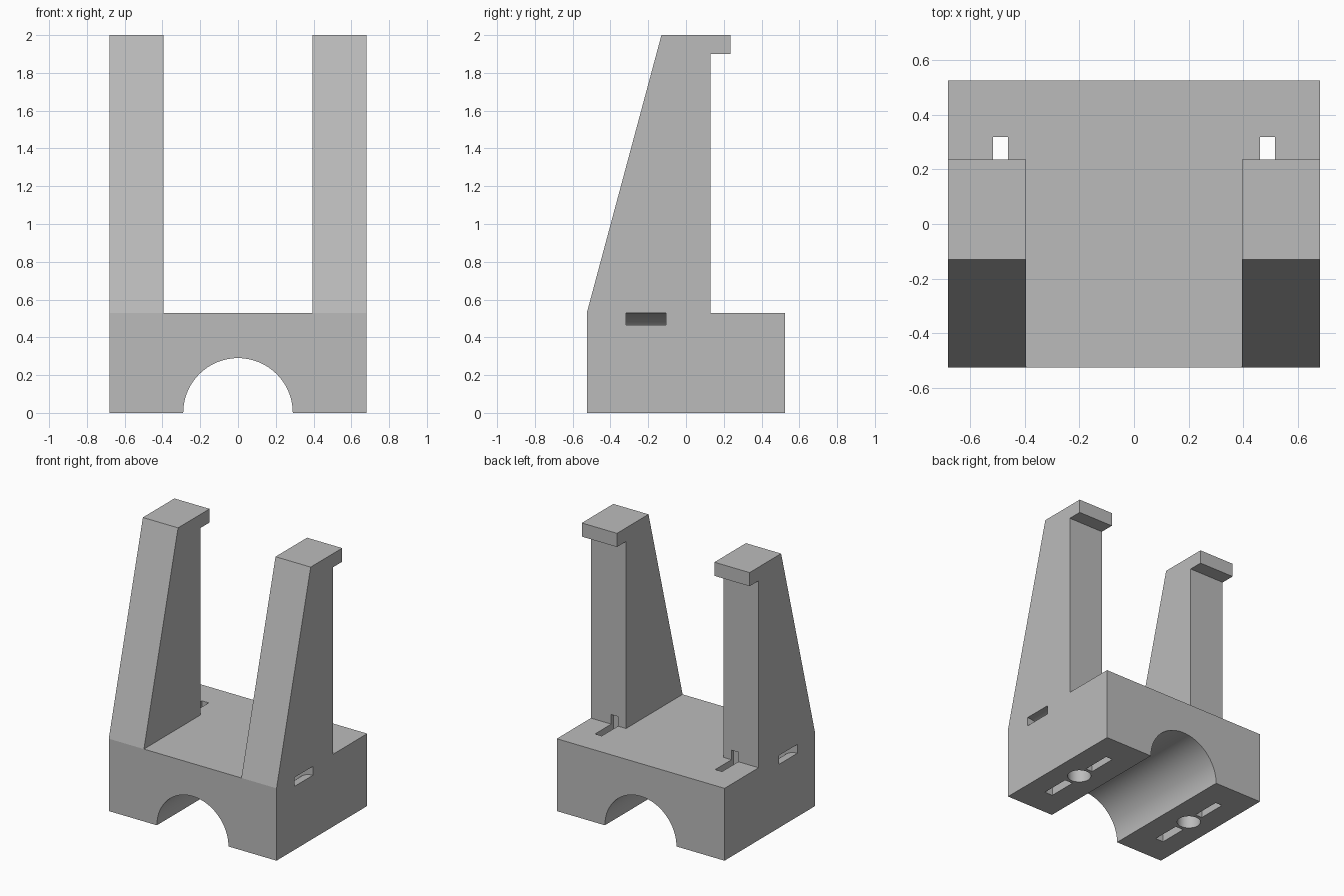
import bpy, bmesh
from math import pi, cos, sin, radians
from mathutils import Vector

cube = bpy.data.objects.get("Cube")
if cube:
    bpy.data.objects.remove(cube, do_unlink=True)

HALF_X, HALF_Y, BASE_H = 0.68, 0.525, 0.53
ARCH_R = 0.29
SLOT_IN, SLOT_OUT = 0.46, 0.515      # strap slot, across x
SLOT_NEAR, SLOT_FAR = 0.105, 0.318   # strap slot, along y

grey = bpy.data.materials.new("plain grey")
grey.use_nodes = True
grey.diffuse_color = (0.5, 0.5, 0.5, 1)
grey.node_tree.nodes["Principled BSDF"].inputs["Base Color"].default_value = (0.5, 0.5, 0.5, 1)


def prism(name, outline, axis, start, end):
    """Extrude a 2D outline along x (outline is y, z), y (x, z) or z (x, y)."""
    place = {"x": lambda a, b: (start, a, b),
             "y": lambda a, b: (a, start, b),
             "z": lambda a, b: (a, b, start)}[axis]
    step = Vector([(end - start) * (axis == k) for k in "xyz"])
    bm = bmesh.new()
    face = bm.faces.new([bm.verts.new(place(a, b)) for a, b in outline])
    moved = bmesh.ops.extrude_face_region(bm, geom=[face])["geom"]
    bmesh.ops.translate(bm, vec=step, verts=[v for v in moved if isinstance(v, bmesh.types.BMVert)])
    bmesh.ops.recalc_face_normals(bm, faces=bm.faces)
    mesh = bpy.data.meshes.new(name)
    bm.to_mesh(mesh)
    bm.free()
    mesh.materials.append(grey)
    obj = bpy.data.objects.new(name, mesh)
    bpy.context.collection.objects.link(obj)
    return obj


def arc(cx, cz, r, a0, a1, n):
    return [(cx + r * cos(a0 + (a1 - a0) * i / n), cz + r * sin(a0 + (a1 - a0) * i / n))
            for i in range(n + 1)]


def combine(target, tool, operation):
    """Apply a boolean and discard the tool."""
    mod = target.modifiers.new("boolean", "BOOLEAN")
    mod.operation, mod.solver, mod.object = operation, "EXACT", tool
    graph = bpy.context.evaluated_depsgraph_get()
    target.data = bpy.data.meshes.new_from_object(target.evaluated_get(graph))
    target.modifiers.clear()
    bpy.data.objects.remove(tool, do_unlink=True)


# Base block with a half-round saddle underneath
saddle = arc(0, 0, ARCH_R, 0, pi, 48)
bracket = prism("cradle_bracket",
                [(HALF_X, 0), (HALF_X, BASE_H), (-HALF_X, BASE_H), (-HALF_X, 0)] + saddle[::-1],
                "y", -HALF_Y, HALF_Y)

# Tapered uprights with a rear lip
upright = [(-HALF_Y, 0.4), (-HALF_Y, BASE_H), (-0.13, 2), (0.235, 2),
           (0.235, 1.9), (0.13, 1.9), (0.13, 0.4)]
for side in (1, -1):
    combine(bracket, prism("upright", upright, "x", side * 0.395, side * HALF_X), "UNION")

# Strap channels and screw holes, the same on both sides
bend_x, bend_z = HALF_X, 0.31
outer = arc(bend_x, bend_z, BASE_H - bend_z, pi, pi / 2, 16)
inner = arc(bend_x, bend_z, 0.465 - bend_z, pi / 2, pi, 16)
channel = ([(SLOT_IN, -0.1)] + outer + [(0.8, BASE_H), (0.8, 0.465)] + inner
           + [(SLOT_OUT + 0.01, -0.1)])
straight = [(SLOT_IN, -0.1), (SLOT_OUT, -0.1), (SLOT_OUT, 0.6), (SLOT_IN, 0.6)]
for side in (1, -1):
    flip = lambda pts: [(side * a, b) for a, b in pts]
    hole = flip(arc((SLOT_IN + SLOT_OUT) / 2, 0, 0.08, 0, 2 * pi, 32)[:-1])
    combine(bracket, prism("strap_bend", flip(channel), "y", -SLOT_FAR, -SLOT_NEAR), "DIFFERENCE")
    combine(bracket, prism("strap_slot", flip(straight), "y", SLOT_NEAR, SLOT_FAR), "DIFFERENCE")
    combine(bracket, prism("screw_hole", hole, "z", -0.1, 0.4), "DIFFERENCE")

# Smooth the curved walls, keep the corners crisp
bpy.ops.object.select_all(action="DESELECT")
bracket.select_set(True)
bpy.context.view_layer.objects.active = bracket
bpy.ops.object.shade_smooth_by_angle(angle=radians(14))
